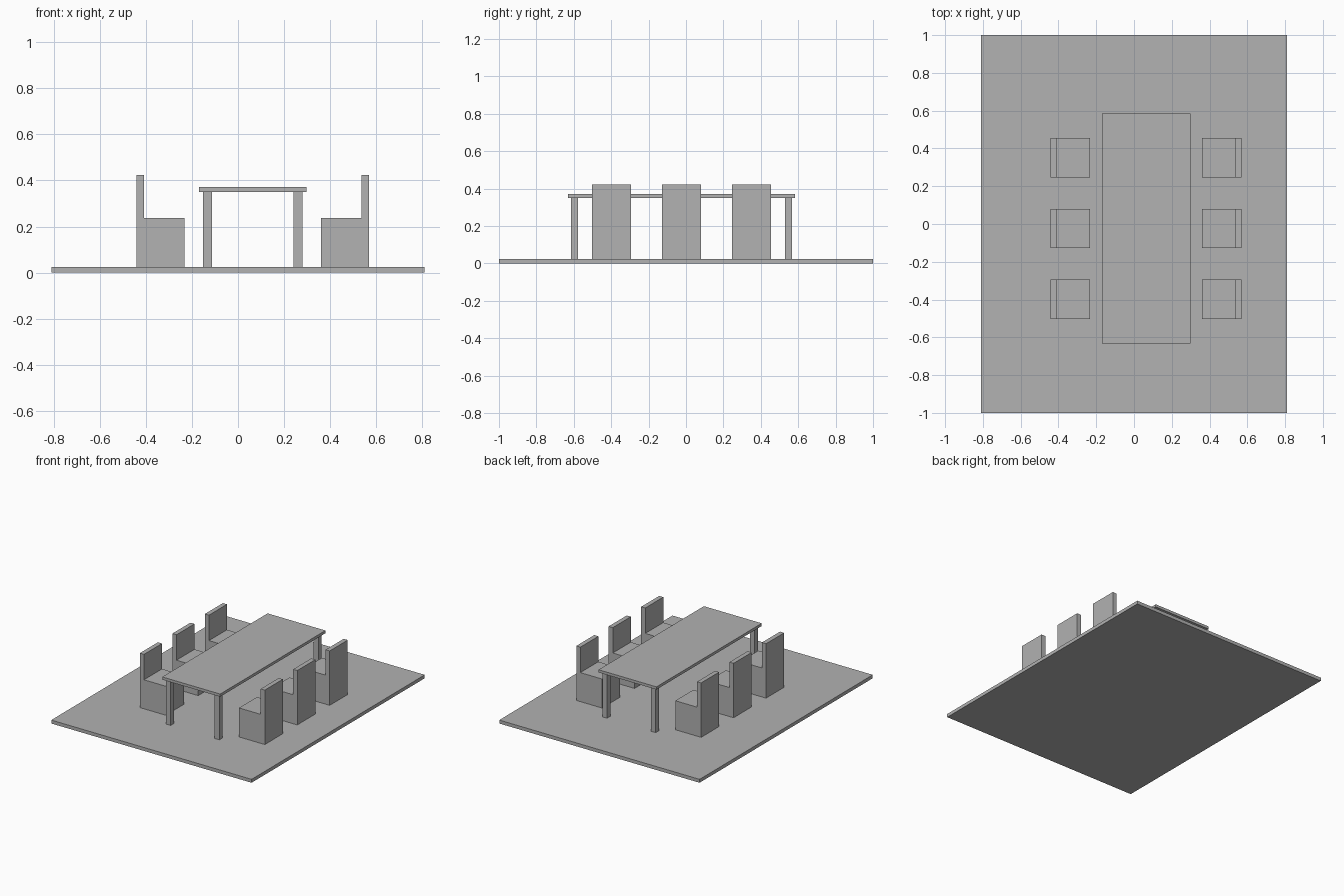
import bpy
import bmesh
from mathutils import Vector

cube = bpy.data.objects.get("Cube")
if cube:
    bpy.data.objects.remove(cube, do_unlink=True)

grey = bpy.data.materials.new("plain_grey")
grey.use_nodes = True
colour = (0.445, 0.445, 0.445, 1)
grey.diffuse_color = colour
grey.node_tree.nodes["Principled BSDF"].inputs["Base Color"].default_value = colour

FLOOR_TOP = 0.025
MID_X, MID_Y = 0.064, -0.024   # centre of the dining set


def prism(name, profile, y0, y1):
    """Extrude a closed (x, z) profile along y."""
    bm = bmesh.new()
    face = bm.faces.new([bm.verts.new((x, y0, z)) for x, z in profile])
    result = bmesh.ops.extrude_face_region(bm, geom=[face])
    moved = [v for v in result["geom"] if isinstance(v, bmesh.types.BMVert)]
    bmesh.ops.translate(bm, verts=moved, vec=Vector((0, y1 - y0, 0)))
    bmesh.ops.recalc_face_normals(bm, faces=bm.faces)
    mesh = bpy.data.meshes.new(name)
    bm.to_mesh(mesh)
    bm.free()
    mesh.materials.append(grey)
    obj = bpy.data.objects.new(name, mesh)
    bpy.context.collection.objects.link(obj)
    return obj


def box(name, x0, x1, y0, y1, z0, z1):
    return prism(name, [(x0, z0), (x1, z0), (x1, z1), (x0, z1)], y0, y1)


# Floor slab
box("floor", -0.81, 0.81, -1, 1, 0, FLOOR_TOP)

# Table top and four legs
TABLE_X, TABLE_Y, TABLE_UNDER = 0.234, 0.608, 0.351
box("table_top", MID_X - TABLE_X, MID_X + TABLE_X,
    MID_Y - TABLE_Y, MID_Y + TABLE_Y, TABLE_UNDER, 0.371)
LEG = 0.019
for side, sx in (("right", -1), ("left", 1)):
    for end, sy in (("front", -1), ("back", 1)):
        x, y = MID_X + sx * 0.197, MID_Y + sy * 0.572
        box(f"table_leg_{end}_{side}", x - LEG, x + LEG, y - LEG, y + LEG,
            FLOOR_TOP, TABLE_UNDER)

# Three solid L-shaped chairs on each side, facing the table
SEAT_TOP, BACK_TOP = 0.237, 0.423
chair = [(0.296, FLOOR_TOP), (0.505, FLOOR_TOP), (0.505, BACK_TOP),
         (0.472, BACK_TOP), (0.472, SEAT_TOP), (0.296, SEAT_TOP)]
for side, sx in (("right", -1), ("left", 1)):
    for place, row in (("front", -1), ("middle", 0), ("back", 1)):
        y = MID_Y + row * 0.375
        prism(f"chair_{place}_{side}", [(MID_X + sx * x, z) for x, z in chair],
              y - 0.104, y + 0.104)
